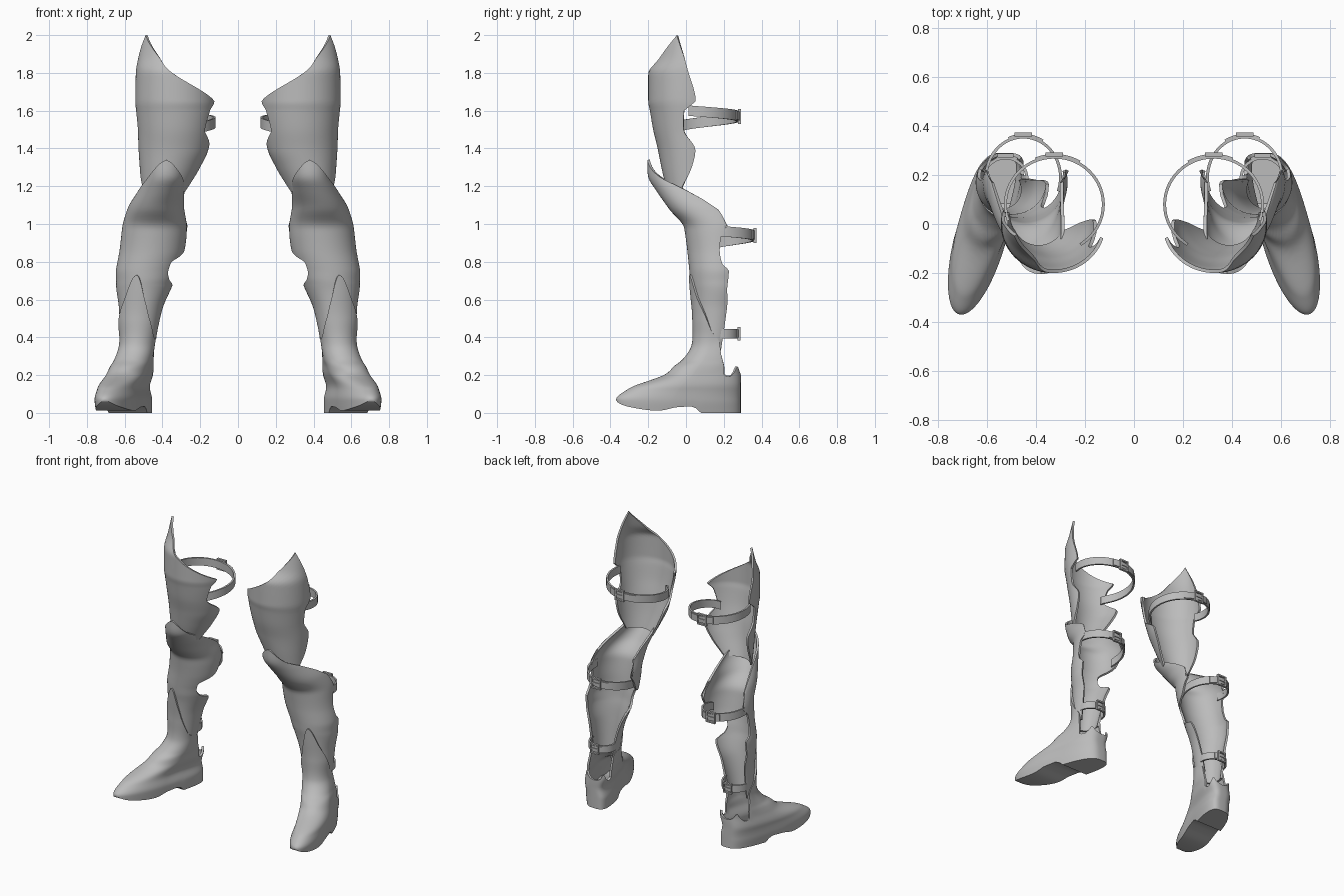
import bpy, bmesh
from math import sin, cos, radians
from mathutils import Matrix

if "Cube" in bpy.data.objects:
    bpy.data.objects.remove(bpy.data.objects["Cube"], do_unlink=True)

steel = bpy.data.materials.new("plain grey steel")
steel.use_nodes = True
steel.diffuse_color = (0.5, 0.5, 0.5, 1)
steel.node_tree.nodes["Principled BSDF"].inputs["Base Color"].default_value = (0.5, 0.5, 0.5, 1)


def interp(keys, x):
    """Smooth interpolation without overshoot; each key is (position, values...)."""
    x = min(max(x, keys[0][0]), keys[-1][0])
    i = 0
    while i < len(keys) - 2 and x > keys[i + 1][0]:
        i += 1
    h = keys[i + 1][0] - keys[i][0]
    s = (x - keys[i][0]) / h

    def secant(j, c):
        return (keys[j + 1][c] - keys[j][c]) / (keys[j + 1][0] - keys[j][0])

    def slope(j, c):
        if j == 0:
            return secant(0, c)
        if j == len(keys) - 1:
            return secant(j - 1, c)
        a, b = secant(j - 1, c), secant(j, c)
        return 2 * a * b / (a + b) if a * b > 0 else 0

    out = []
    for c in range(1, len(keys[0])):
        a, b = keys[i][c], keys[i + 1][c]
        m, n = slope(i, c) * h, slope(i + 1, c) * h
        out.append(a + s * (m + s * (3 * (b - a) - 2 * m - n + s * (m + n - 2 * (b - a)))))
    return out


def line(keys):
    """Rim height along a plate, from its inner edge to its outer edge."""
    return lambda t: interp(keys, t)[0]


def mirrored(keys):
    """Rim height given only from one edge to the middle."""
    return lambda t: interp(keys, min(t, 1 - t))[0]


def finish(bm, name, thickness=0):
    """Turn a left-side mesh into a mirrored pair."""
    mesh = bpy.data.meshes.new(name)
    bm.to_mesh(mesh)
    bm.free()
    mesh.materials.append(steel)
    obj = bpy.data.objects.new(name, mesh)
    bpy.context.collection.objects.link(obj)
    if thickness:
        mod = obj.modifiers.new("thickness", 'SOLIDIFY')
        mod.thickness, mod.offset = thickness, -1
    mirror = obj.modifiers.new("other leg", 'MIRROR')
    mirror.use_mirror_merge = False
    bpy.ops.object.select_all(action='DESELECT')
    obj.select_set(True)
    bpy.context.view_layer.objects.active = obj
    bpy.ops.object.convert(target='MESH')
    bpy.ops.object.shade_smooth_by_angle(angle=radians(38))


def shell(name, section, bottom, split, top, cols, low_rows, high_rows, sole=False):
    """Plate of curved sections; rows are level up to the split, then follow the rim."""
    bm = bmesh.new()
    grid = []
    for i in range(cols + 1):
        t = i / cols
        low, high = bottom(t), top(t)
        heights = [low + (split - low) * j / low_rows for j in range(low_rows)]
        heights += [split + (high - split) * j / high_rows for j in range(high_rows + 1)]
        column = []
        for z in heights:
            cx, cy, rx, front, back, skew, power, a0, a1 = section(z)
            ang = radians(a0 + (180 - a1 - a0) * t)
            c, s = cos(ang), sin(ang)
            if s < 0:
                c = (1 if c > 0 else -1) * abs(c) ** power
                dy = back * abs(s) ** power
                skew *= 1.2
            else:
                dy = -front * s
            column.append(bm.verts.new((cx - rx * c + skew * dy, cy + dy, z)))
        grid.append(column)
    for a, b in zip(grid, grid[1:]):
        for j in range(len(a) - 1):
            bm.faces.new((a[j], b[j], b[j + 1], a[j + 1]))
    if sole:
        for i in range(cols // 2):
            loop = [grid[k][0] for k in (i, cols - i, cols - i - 1, i + 1)]
            if loop[2] is loop[3]:
                loop.pop()
            bm.faces.new(loop)
        bmesh.ops.remove_doubles(bm, verts=bm.verts, dist=0.0002)
    finish(bm, name, 0.014)


def plate_section(keys):
    def section(z):
        cx, cy, rx, ry, a0, a1 = interp(keys, z)
        return cx, cy, rx, ry, ry, 0, 1, a0, a1
    return section


# Thigh plate: height, centre x and y, radii, inner and outer edge angle
thigh = [
    (1.17, .39, .02, .12, .12, 25, 25), (1.3, .36, .02, .16, .15, 5, -4),
    (1.39, .342, .018, .184, .166, 0, -11), (1.5, .333, .01, .198, .184, 37, 7),
    (1.6, .33, .004, .21, .195, 30, 4), (1.65, .33, 0, .214, .2, 17, -15),
    (1.8, .328, 0, .213, .2, 17, -4), (1.88, .308, 0, .22, .16, 17, 3),
    (2, .28, 0, .225, .13, 17, 22)]
thigh_rim = [(0, 1.65), (.22, 1.715), (.43, 1.785), (.54, 1.83), (.65, 1.885), (.8, 1.94), (1, 2)]
shell("thigh_plate", plate_section(thigh), lambda t: 1.17, 1.6, line(thigh_rim), 40, 30, 16)

# Knee and shin plate with side notches
shin = [
    (.33, .535, .14, .088, .09, -30, -30), (.55, .515, .16, .115, .12, -10, -28),
    (.67, .497, .17, .148, .142, 0, -20), (.7, .491, .17, .154, .147, 33, -21),
    (.75, .483, .17, .163, .152, 46, -22), (.79, .472, .17, .168, .156, 47, -8),
    (.86, .455, .17, .172, .163, 5, -3), (.93, .446, .17, .173, .172, -8, -5),
    (.98, .442, .17, .171, .18, -17, -17), (1.08, .435, .12, .15, .21, -18, -18),
    (1.18, .405, 0, .121, .16, -14, -14), (1.25, .385, -.09, .1, .11, -15, -15),
    (1.34, .38, -.15, .08, .055, 0, 0)]
shin_rim = [(0, .985), (.022, 1.08), (.07, 1.18), (.2, 1.25), (.4, 1.325), (.5, 1.34)]
shell("knee_and_shin_plate", plate_section(shin), lambda t: .33, .97, mirrored(shin_rim),
      48, 50, 20)

# Boot: height, centre x and y, half width, front and back length, skew
boot = [
    (0, .622, -.05, .103, .31, .34, -.25), (.07, .625, -.05, .108, .32, .34, -.25),
    (.13, .622, -.02, .102, .28, .31, -.24), (.21, .585, .05, .104, .15, .24, -.22),
    (.25, .57, .075, .102, .135, .212, -.18), (.28, .555, .1, .1, .12, .165, -.12),
    (.36, .535, .13, .095, .1, .1, 0), (.5, .52, .15, .12, .117, .1, 0),
    (.6, .507, .165, .142, .14, .1, 0), (.73, .492, .17, .165, .158, .1, 0)]
boot_rim = [(0, .2), (.04, .215), (.08, .245), (.115, .21), (.14, .192), (.17, .2), (.185, .27),
            (.2, .36), (.33, .4), (.43, .5), (.485, .6), (.545, .73), (.617, .6), (.69, .5),
            (.765, .4), (.8, .36), (.815, .27), (.83, .2), (.86, .192), (.885, .21),
            (.92, .245), (.96, .215), (1, .2)]
sole_line = [(0, 0), (.22, 0), (.232, .035), (.3, .012), (.39, .03), (.5, .07)]


def boot_section(z):
    return (*interp(boot, z), 0.6, -90, -90)


shell("boot", boot_section, mirrored(sole_line), .15, line(boot_rim), 110, 14, 40, sole=True)


def strap(name, cx, cy, rx, ry, start, end, z_in, z_out, width):
    """Band round the back of the leg, with an overlapping tail and a buckle."""
    def point(deg, grow, dz):
        a = radians(deg)
        z = z_in + (z_out - z_in) * ((deg - start) / (end - start)) ** .65
        return cx - (rx + grow) * cos(a), cy + (ry + grow) * sin(a), z + dz

    def band(bm, a0, a1, low, high, w, steps):
        corners = ((low, -w / 2), (high, -w / 2), (high, w / 2), (low, w / 2))
        rings = [[bm.verts.new(point(a0 + (a1 - a0) * i / steps, g, dz)) for g, dz in corners]
                 for i in range(steps + 1)]
        for a, b in zip(rings, rings[1:]):
            for k in range(4):
                n = (k + 1) % 4
                bm.faces.new((a[k], a[n], b[n], b[k]))
        bm.faces.new(rings[0])
        bm.faces.new(rings[-1])

    bm = bmesh.new()
    band(bm, start, end, -.006, .006, width, 40)
    band(bm, 60, 112, .004, .013, width * .85, 12)
    bmesh.ops.recalc_face_normals(bm, faces=bm.faces)
    finish(bm, name + "_strap")

    # Buckle frame of four bars with a centre pin
    bm = bmesh.new()
    half, tall = width * .55, width * .62
    bars = [(-half, 0, .01, tall * 2), (half, 0, .01, tall * 2), (0, 0, half * 2, .01),
            (0, -tall, half * 2 + .01, .01), (0, tall, half * 2 + .01, .01)]
    x, y, z = point(90, .01, 0)
    for dx, dz, w, h in bars:
        bmesh.ops.create_cube(bm, size=1, matrix=Matrix.Translation((x + dx, y, z + dz))
                              @ Matrix.Diagonal((w, .016, h, 1)))
    finish(bm, name + "_buckle")


strap("thigh", .325, .08, .2, .193, -58, 200, 1.5, 1.6, .055)
strap("calf", .452, .19, .152, .165, -20, 195, .89, .965, .055)
strap("ankle", .525, .185, .088, .085, -10, 190, .42, .42, .05)
